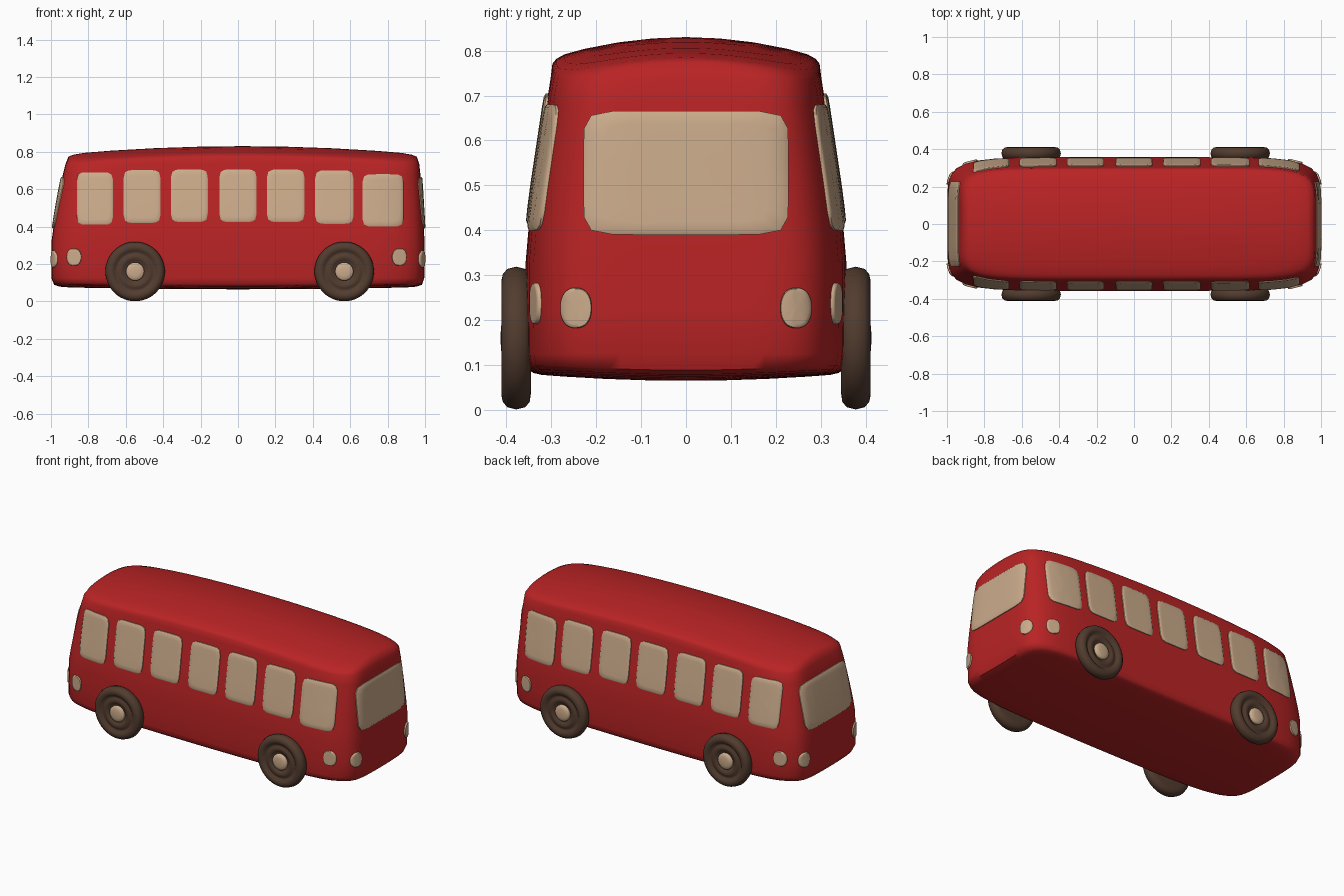
import bpy, bmesh, math
from mathutils import Vector
from mathutils.bvhtree import BVHTree

if "Cube" in bpy.data.objects:
    bpy.data.objects.remove(bpy.data.objects["Cube"])


def material(name, rgb):
    m = bpy.data.materials.new(name)
    m.diffuse_color = (*rgb, 1)
    m.use_nodes = True
    m.node_tree.nodes["Principled BSDF"].inputs["Base Color"].default_value = m.diffuse_color
    return m


RED = material("red paint", (0.49, 0.017, 0.018))
BEIGE = material("beige glass", (0.60, 0.41, 0.26))
BROWN = material("dark brown rubber", (0.085, 0.045, 0.028))


def loft(name, rings, mat, angle=50):
    """Skin a list of equal closed rings and cap both ends."""
    bm = bmesh.new()
    vs = [[bm.verts.new(p) for p in r] for r in rings]
    n = len(rings[0])
    for a, b in zip(vs, vs[1:]):
        for i in range(n):
            j = (i + 1) % n
            bm.faces.new((a[i], a[j], b[j], b[i]))
    bm.faces.new(vs[0][::-1])
    bm.faces.new(vs[-1])
    bmesh.ops.recalc_face_normals(bm, faces=bm.faces)
    me = bpy.data.meshes.new(name)
    bm.to_mesh(me)
    bm.free()
    me.materials.append(mat)
    ob = bpy.data.objects.new(name, me)
    bpy.context.collection.objects.link(ob)
    bpy.ops.object.select_all(action='DESELECT')
    ob.select_set(True)
    bpy.context.view_layer.objects.active = ob
    bpy.ops.object.shade_smooth_by_angle(angle=math.radians(angle))
    return ob


def superellipse(n, count):
    """Unit rounded square, sampled evenly by angle."""
    pts = []
    for i in range(count):
        t = 2 * math.pi * i / count
        c, s = math.cos(t), math.sin(t)
        r = (abs(c) ** n + abs(s) ** n) ** (-1 / n)
        pts.append((c * r, s * r))
    return pts


# Bus body: rounded plan rings stacked upward, with crowned roof and floor
PLAN = superellipse(6.8, 96)


def plan_ring(x0, x1, w, s, z_of):
    mid, half = (x0 + x1) / 2, (x1 - x0) / 2
    return [(mid + half * s * u, w * s * v, z_of(u * s, v * s)) for u, v in PLAN]


rings = []
for s, lift in ((0.02, 0), (0.25, 0), (0.5, 0), (0.75, 0), (0.9, 0), (0.955, 0.003), (0.985, 0.012)):
    rings.append(plan_ring(-0.998, 0.998, 0.357, s,
                           lambda u, v: 0.065 + 0.012 * u * u + 0.016 * v * v + lift))
# z, left end, right end, half width
for z, x0, x1, w in ((0.125, -0.998, 0.996, 0.356), (0.22, -0.998, 0.998, 0.357),
                     (0.33, -0.996, 0.997, 0.357), (0.40, -0.986, 0.993, 0.351),
                     (0.50, -0.970, 0.987, 0.338), (0.60, -0.952, 0.981, 0.323),
                     (0.68, -0.936, 0.975, 0.311), (0.735, -0.922, 0.969, 0.302)):
    rings.append(plan_ring(x0, x1, w, 1, lambda u, v: z))
for s, drop in ((0.988, 0.014), (0.96, 0.006), (0.9, 0.001), (0.75, 0), (0.5, 0), (0.25, 0), (0.02, 0)):
    rings.append(plan_ring(-0.918, 0.967, 0.301, s,
                           lambda u, v: 0.83 - 0.043 * u * u - 0.046 * v * v - drop))
body = loft("bus_body", rings, RED)
tree = BVHTree.FromPolygons([v.co for v in body.data.vertices],
                            [p.vertices for p in body.data.polygons])


# Thin plates that follow the body surface
def plate(name, along, side, c, z, w, h, n):
    shape = superellipse(n, 40)

    def ring(s, off):
        out = []
        for u, v in shape:
            a, b = c + w * s * u, z + h * s * v
            if along == 'x':
                start, d = Vector((a, side * 3, b)), Vector((0, -side, 0))
            else:
                start, d = Vector((side * 3, a, b)), Vector((-side, 0, 0))
            hit = tree.ray_cast(start, d)[0]
            out.append(hit - d * off)
        return out

    loft(name, [ring(1, -0.001), ring(1, 0.005), ring(0.95, 0.0085), ring(0.8, 0.009),
                ring(0.5, 0.009), ring(0.05, 0.009)], BEIGE)


# Side windows: centre x, bottom, top, half width
WINDOWS = ((-0.765, 0.41, 0.69, 0.097), (-0.513, 0.42, 0.702, 0.099), (-0.26, 0.425, 0.705, 0.099),
           (0.0, 0.425, 0.705, 0.1), (0.255, 0.425, 0.705, 0.101), (0.515, 0.415, 0.70, 0.103),
           (0.775, 0.40, 0.68, 0.11))
for side, label in ((-1, "front"), (1, "back")):
    for i, (x, lo, hi, w) in enumerate(WINDOWS):
        plate(f"{label}_side_window_{i + 1}", 'x', side, x, (lo + hi) / 2, w, (hi - lo) / 2, 8)
    for x in (-0.877, 0.863):
        plate(f"{label}_side_lamp", 'x', side, x, 0.237, 0.039, 0.046, 2.3)

# End windows and lamps
for side, label in ((-1, "left"), (1, "right")):
    plate(f"{label}_end_window", 'y', side, 0, 0.528, 0.228, 0.138, 9)
    for y in (-0.245, 0.245):
        plate(f"{label}_end_lamp", 'y', side, y, 0.227, 0.035, 0.045, 2.3)


# Wheels: turned profiles of (radius, distance from the centre line)
def turned(name, x, side, profile, mat, count=48):
    rings = []
    for r, y in profile:
        rings.append([(x + r * math.cos(2 * math.pi * i / count), side * y,
                       0.16 + r * math.sin(2 * math.pi * i / count)) for i in range(count)])
    loft(name, rings, mat, 60)


TYRE = ((0.12, 0.345), (0.142, 0.348), (0.154, 0.358), (0.159, 0.378), (0.154, 0.398),
        (0.142, 0.408), (0.128, 0.411), (0.114, 0.407), (0.104, 0.397), (0.097, 0.397),
        (0.088, 0.403), (0.076, 0.405), (0.064, 0.401), (0.055, 0.393), (0.01, 0.393))
HUB = ((0.049, 0.390), (0.049, 0.403), (0.042, 0.409), (0.025, 0.412), (0.004, 0.413))
for x in (-0.55, 0.568):
    for side in (-1, 1):
        turned("wheel", x, side, TYRE, BROWN)
        turned("wheel_hub", x, side, HUB, BEIGE)
